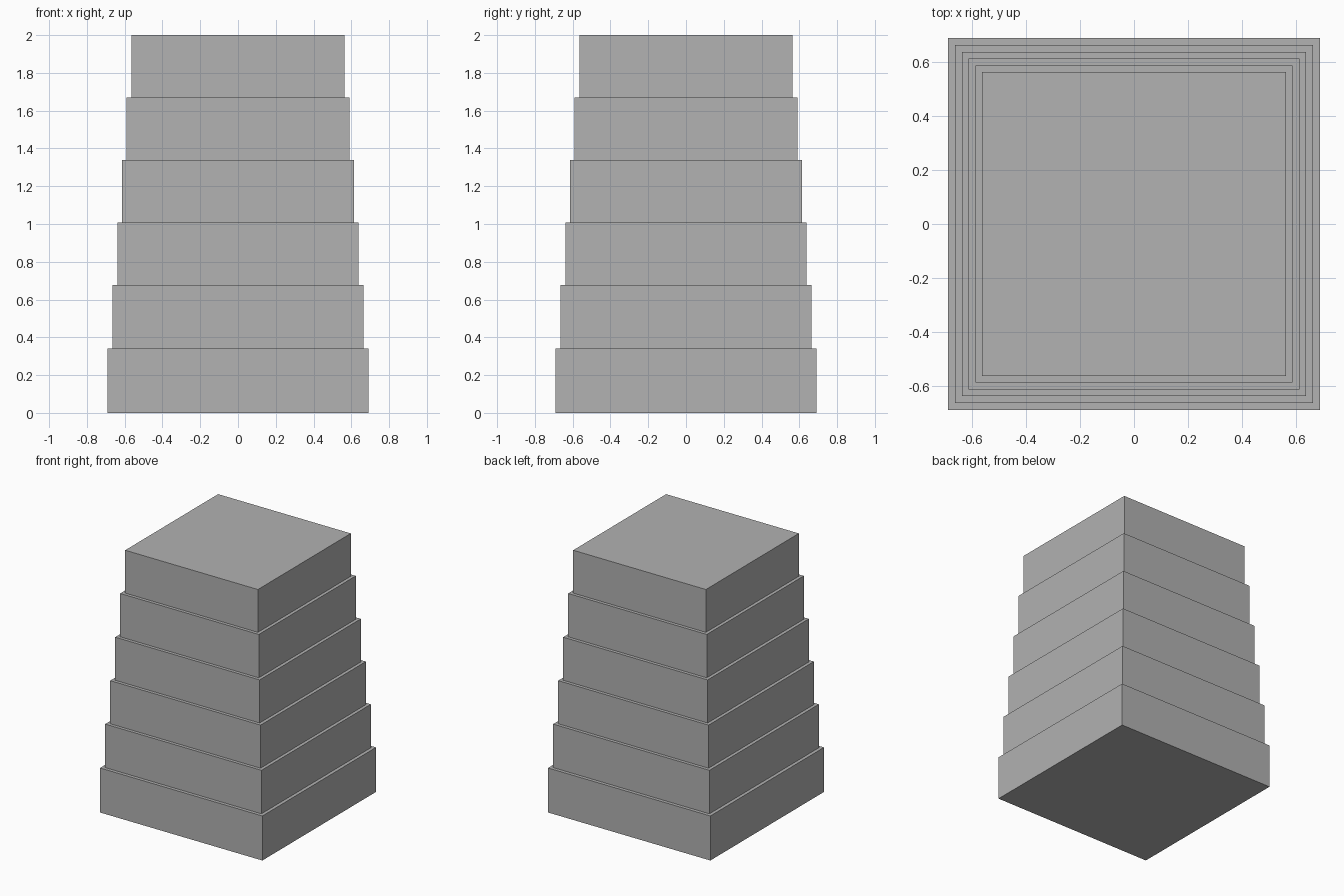
import bpy

if "Cube" in bpy.data.objects:
    bpy.data.objects.remove(bpy.data.objects["Cube"])

# One flat grey for the whole tower
grey = bpy.data.materials.new("plain_grey")
grey.diffuse_color = (0.445, 0.445, 0.445, 1.0)
grey.use_nodes = True
grey.node_tree.nodes["Principled BSDF"].inputs["Base Color"].default_value = grey.diffuse_color

# Tier boundaries in height, and half width of each tier from the bottom up
levels = [0.0, 0.342, 0.676, 1.007, 1.338, 1.671, 2.0]
half_widths = [0.690, 0.664, 0.639, 0.614, 0.589, 0.564]


def add_tier(name, half, z0, z1):
    bpy.ops.mesh.primitive_cube_add(size=1, location=(0, 0, (z0 + z1) / 2))
    tier = bpy.context.object
    tier.name = name
    tier.scale = (2 * half, 2 * half, z1 - z0)
    bpy.ops.object.transform_apply(location=False, rotation=False, scale=True)
    tier.data.materials.append(grey)


# Six stacked square tiers, each slightly narrower than the one below
for i, half in enumerate(half_widths):
    add_tier(f"tier_{i + 1}", half, levels[i], levels[i + 1])
